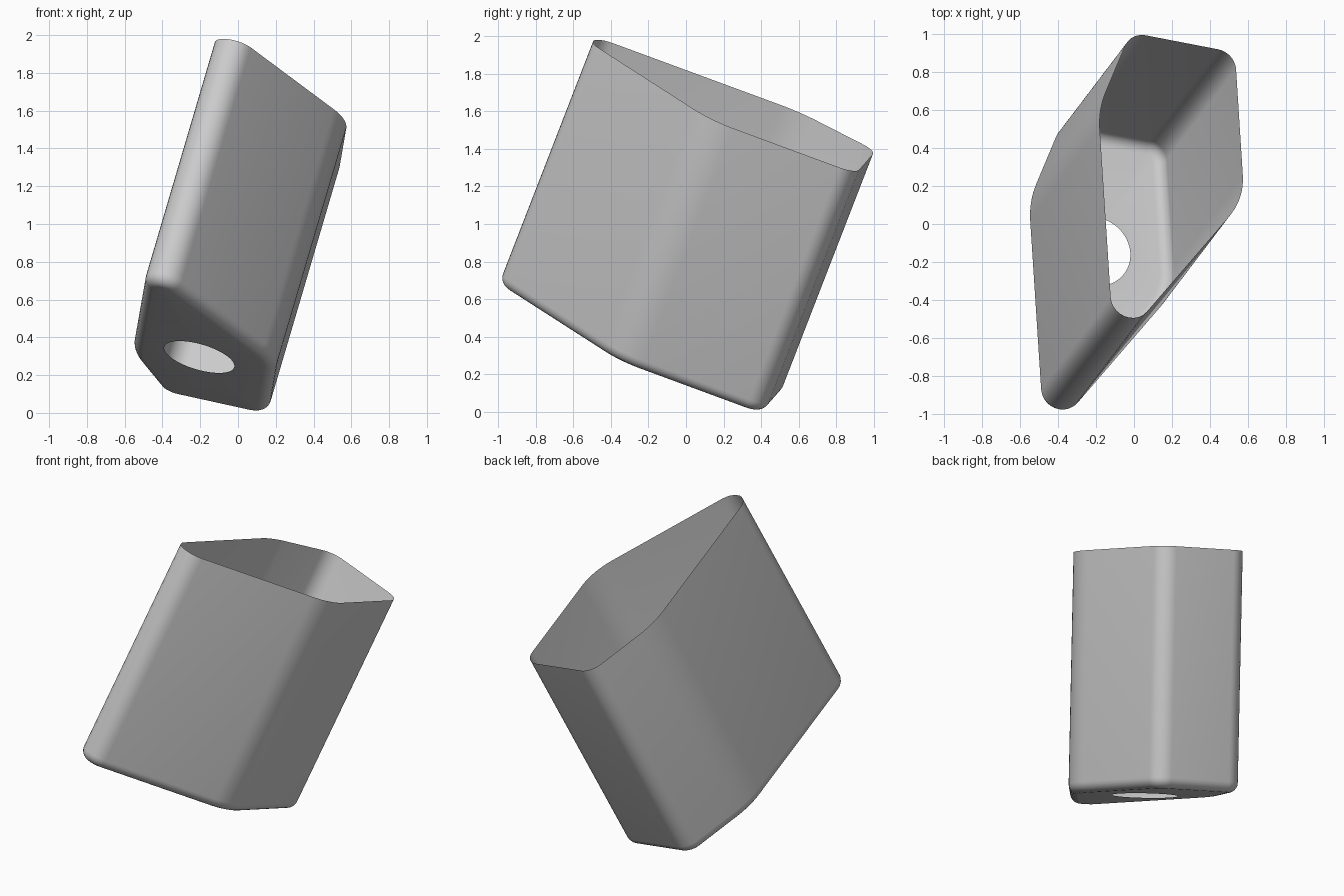
import bpy, bmesh
from math import sin, cos, pi, tau
from mathutils import Vector

cube = bpy.data.objects.get("Cube")
if cube:
    bpy.data.objects.remove(cube, do_unlink=True)

# Leaning axis from floor to rim
lean = Vector((0.38, 0.50, 1.29))
depth = lean.length
axis = lean.normalized()
rim_level = 2.29

# Five rim corners (x, y, rounding radius), counterclockwise from the front
corners = [(-0.105, -0.662, 0.11), (0.581, 0.133, 0.35), (0.532, 0.903, 0.11),
           (-0.017, 1.009, 0.11), (-0.187, 0.604, 0.5)]
ARC = 10
FLOOR_ROUND = 0.06


def on_rim(x, y):
    return Vector((x, y, (rim_level - lean.x * x - lean.y * y) / lean.z))


points = [on_rim(x, y) for x, y, r in corners]
normals = [(points[(i + 1) % 5] - p).cross(axis).normalized() for i, p in enumerate(points)]


def section(inset, drop):
    """Rounded outline, shrunk by inset and lowered along the axis by drop."""
    ring = []
    for i, (p, c) in enumerate(zip(points, corners)):
        n1, n2 = normals[i - 1], normals[i]
        centre = p - (n1 + n2) * c[2] / (1 + n1.dot(n2))
        for k in range(ARC + 1):
            ring.append(centre + n1.slerp(n2, k / ARC) * (c[2] - inset) - axis * drop)
    return ring


bm = bmesh.new()


def add_loop(coords):
    return [bm.verts.new(co) for co in coords]


# Straight wall, then the rounded turn into the floor
levels = [(0, 0)]
for k in range(7):
    a = k / 6 * pi / 2
    levels.append((FLOOR_ROUND * (1 - cos(a)), depth - FLOOR_ROUND * (1 - sin(a))))
loops = [add_loop(section(*level)) for level in levels]
for upper, lower in zip(loops, loops[1:]):
    for i in range(len(upper)):
        j = (i + 1) % len(upper)
        bm.faces.new((upper[i], lower[i], lower[j], upper[j]))

# Flat floor with a round drain hole
u = axis.cross(Vector((0, 1, 0))).normalized()
v = axis.cross(u)
hole_x, hole_y = -0.205, -0.145
hole_centre = Vector((hole_x, hole_y, (rim_level - depth ** 2 - lean.x * hole_x - lean.y * hole_y) / lean.z))
hole = add_loop(hole_centre + 0.193 * (u * cos(tau * k / 48) + v * sin(tau * k / 48)) for k in range(48))
edges = [bm.edges.new((hole[i - 1], hole[i])) for i in range(len(hole))]
edges += [bm.edges.get((loops[-1][i - 1], loops[-1][i])) for i in range(len(loops[-1]))]
bmesh.ops.triangle_fill(bm, use_beauty=True, use_dissolve=False, edges=edges, normal=-axis)
bm.normal_update()
for f in bm.faces:
    f.smooth = True
    if f.normal.dot(axis) > 0.5:
        f.normal_flip()

mesh = bpy.data.meshes.new("planter_shell")
bm.to_mesh(mesh)
bm.free()
shell = bpy.data.objects.new("planter_shell", mesh)
bpy.context.collection.objects.link(shell)

# Plain grey material
grey = bpy.data.materials.new("light_grey")
grey.use_nodes = True
colour = (0.6, 0.6, 0.6, 1)
grey.diffuse_color = colour
grey.node_tree.nodes["Principled BSDF"].inputs["Base Color"].default_value = colour
mesh.materials.append(grey)
